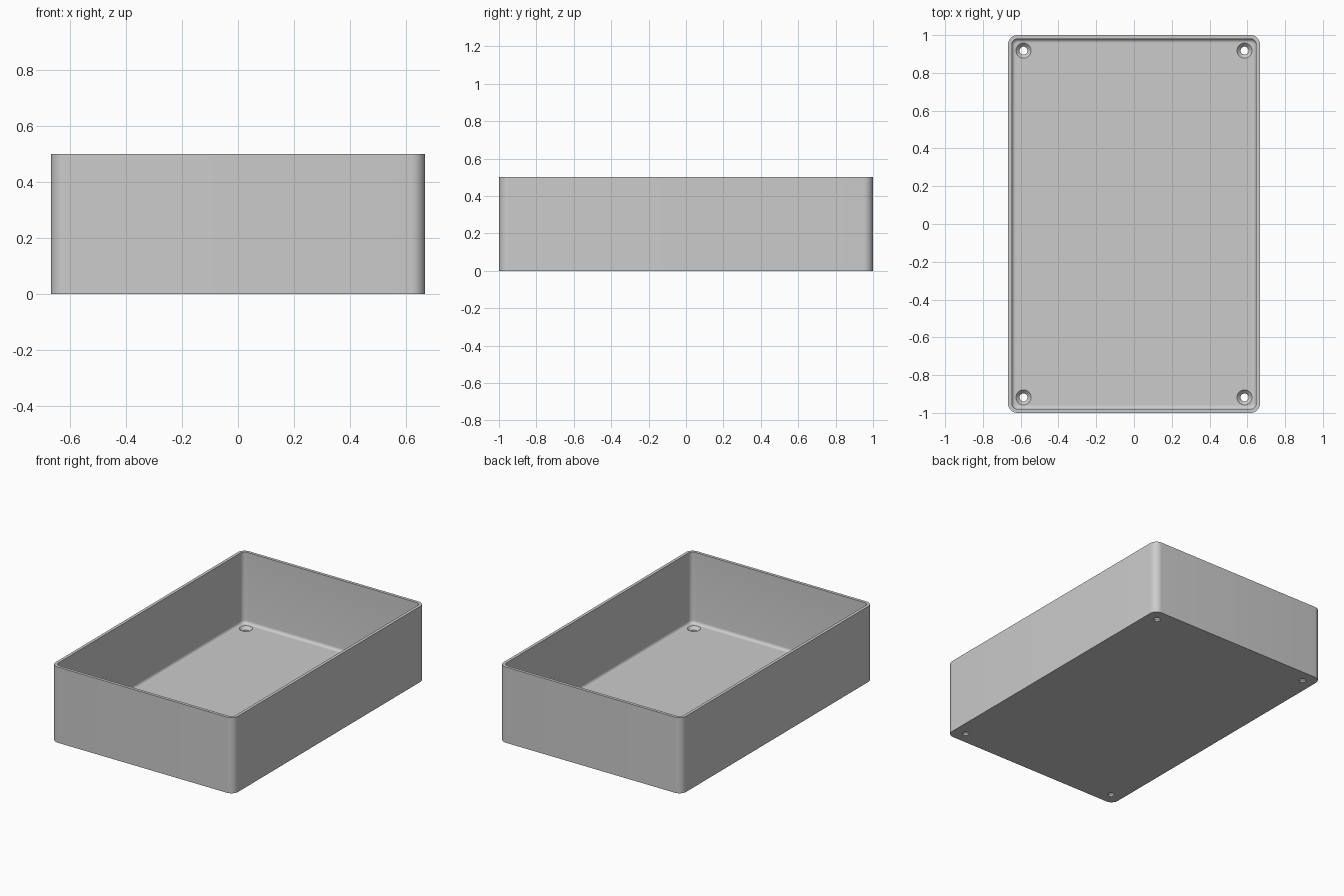
import bpy, bmesh, math

if "Cube" in bpy.data.objects:
    bpy.data.objects.remove(bpy.data.objects["Cube"])

HX, HY, H = 0.667, 1.0, 0.5      # half width, half depth, height
RADIUS, WALL, FLOOR, FILLET = 0.05, 0.02, 0.03, 0.02
SEG = 10

grey = bpy.data.materials.new("light_grey")
grey.diffuse_color = (0.6, 0.6, 0.6, 1)
grey.use_nodes = True
grey.node_tree.nodes["Principled BSDF"].inputs["Base Color"].default_value = grey.diffuse_color


def rounded_loop(inset, z):
    """Rounded rectangle, pulled in by inset."""
    r = max(RADIUS - inset, 0.006)
    pts = []
    for k, (sx, sy) in enumerate([(1, 1), (-1, 1), (-1, -1), (1, -1)]):
        cx, cy = sx * (HX - inset - r), sy * (HY - inset - r)
        for i in range(SEG + 1):
            a = math.pi / 2 * (k + i / SEG)
            pts.append((cx + r * math.cos(a), cy + r * math.sin(a), z))
    return pts


def loft(name, loops):
    """Closed solid through a list of matching loops."""
    bm = bmesh.new()
    rings = [[bm.verts.new(p) for p in loop] for loop in loops]
    for a, b in zip(rings, rings[1:]):
        n = len(a)
        for i in range(n):
            j = (i + 1) % n
            bm.faces.new((a[i], a[j], b[j], b[i]))
    bm.faces.new(rings[0][::-1])
    bm.faces.new(rings[-1])
    bmesh.ops.recalc_face_normals(bm, faces=bm.faces)
    me = bpy.data.meshes.new(name)
    bm.to_mesh(me)
    bm.free()
    ob = bpy.data.objects.new(name, me)
    bpy.context.collection.objects.link(ob)
    me.materials.append(grey)
    return ob


# Open tray: outer wall, rim, inner wall, floor fillet
profile = [(0, 0), (0, H), (WALL, H)]
for i in range(7):
    a = math.pi / 2 * i / 6
    profile.append((WALL + FILLET * (1 - math.cos(a)),
                    FLOOR + FILLET * (1 - math.sin(a))))
tray = loft("tray", [rounded_loop(d, z) for d, z in profile])

# Countersunk screw holes in the four floor corners
for sx in (-1, 1):
    for sy in (-1, 1):
        rings = []
        for r, z in [(0.021, -0.05), (0.021, 0.01), (0.04, FLOOR), (0.04, 0.06)]:
            rings.append([(sx * 0.585 + r * math.cos(math.tau * i / 32),
                           sy * 0.918 + r * math.sin(math.tau * i / 32), z)
                          for i in range(32)])
        cutter = loft("screw_hole_cutter", rings)
        cutter.hide_render = True
        mod = tray.modifiers.new("screw_hole", 'BOOLEAN')
        mod.operation = 'DIFFERENCE'
        mod.solver = 'EXACT'
        mod.object = cutter
        bpy.context.view_layer.objects.active = tray
        bpy.ops.object.modifier_apply(modifier=mod.name)
        bpy.data.objects.remove(cutter)

bpy.ops.object.select_all(action='DESELECT')
tray.select_set(True)
bpy.context.view_layer.objects.active = tray
bpy.ops.object.shade_smooth_by_angle(angle=math.radians(30))
